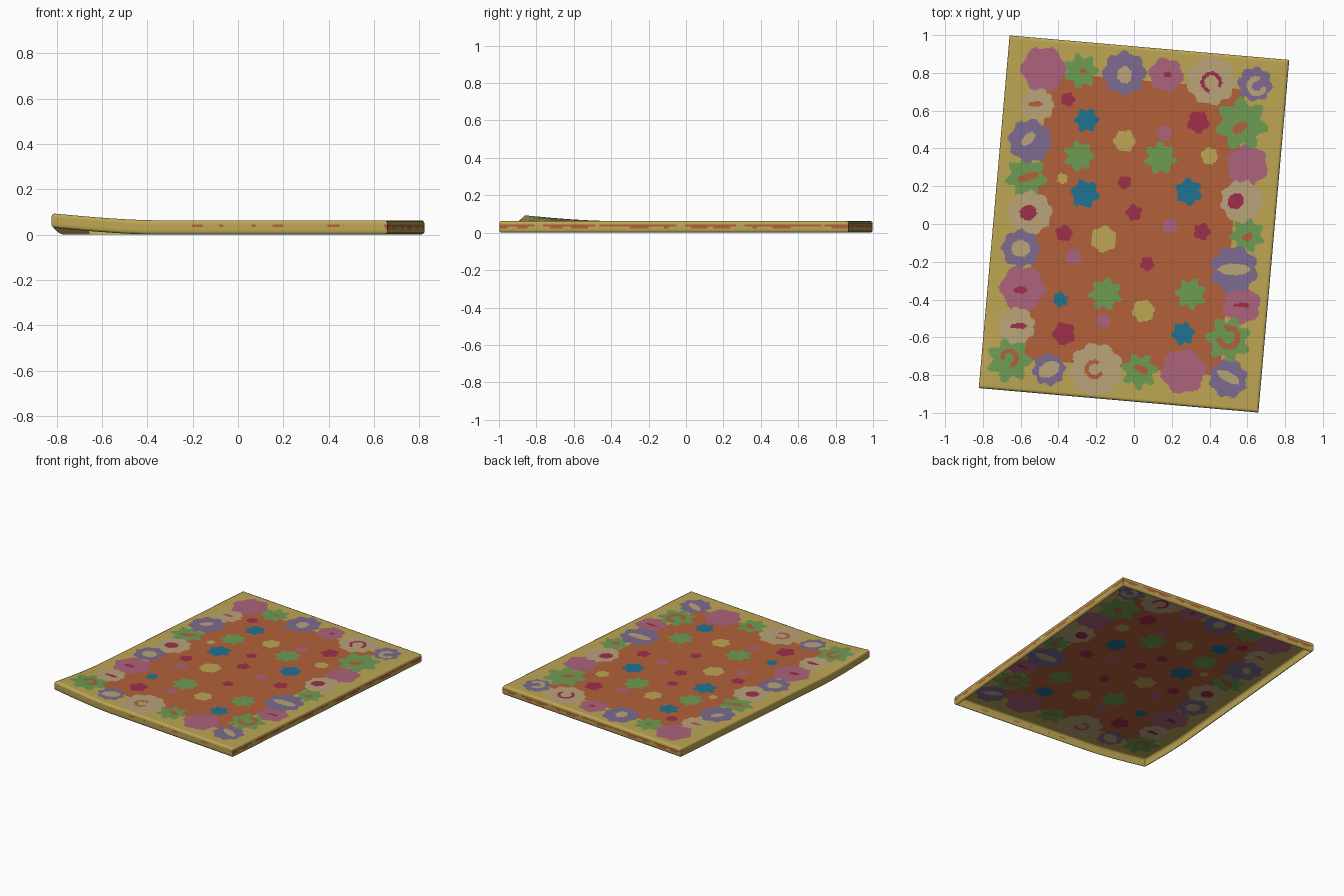
import bpy, bmesh, math

if "Cube" in bpy.data.objects:
    bpy.data.objects.remove(bpy.data.objects["Cube"])

ANG = math.radians(-5)
CU, SU = math.cos(ANG), math.sin(ANG)
A, B, TOP = 0.743, 0.937, 0.063          # half width, half length, height
NU, NV = 196, 248

# ---- flat colours ----
def lin(c):
    c /= 255
    return c / 12.92 if c <= 0.04045 else ((c + 0.055) / 1.055) ** 2.4

COLS = [("mustard_yellow", (189, 166, 84)), ("rust_orange", (178, 97, 58)),
        ("dusty_purple", (124, 107, 144)), ("mauve_pink", (172, 99, 124)),
        ("leaf_green", (110, 156, 84)), ("warm_beige", (186, 164, 122)),
        ("crimson", (160, 46, 76)), ("teal_blue", (32, 114, 146))]
YEL, ORG, PUR, MAU, GRN, BEI, CRI, BLU = range(8)
mats = []
for name, c in COLS:
    m = bpy.data.materials.new(name)
    m.diffuse_color = (*[lin(v) for v in c], 1)
    m.use_nodes = True
    m.node_tree.nodes["Principled BSDF"].inputs["Base Color"].default_value = m.diffuse_color
    mats.append(m)

# ---- flower pattern: (x, y, radius) per colour ----
border = {
    MAU: [(-.48, .82, .125), (.17, .79, .095), (.60, .31, .115), (.57, -.43, .105),
          (.26, -.78, .125), (-.59, -.34, .125)],
    GRN: [(-.28, .81, .095), (.57, .53, .145), (.60, -.06, .095), (.50, -.61, .125),
          (.03, -.78, .10), (-.66, -.72, .125), (-.57, .25, .115)],
    BEI: [(.41, .76, .135), (.57, .12, .115), (-.20, -.77, .145), (-.62, -.54, .10),
          (-.55, .06, .12), (-.51, .63, .09)],
    PUR: [(-.05, .80, .12), (.64, .74, .095), (.53, -.24, .13), (.50, -.82, .105),
          (-.45, -.77, .09), (-.60, -.13, .105), (-.55, .44, .12)],
}
small = {
    CRI: [(-.35, .66, .04), (.34, .54, .062), (-.05, .22, .037), (0, .06, .045),
          (-.37, -.05, .047), (.36, -.04, .047), (.07, -.21, .04), (-.37, -.58, .065)],
    BLU: [(-.25, .55, .067), (-.26, .16, .08), (.29, .17, .075), (-.39, -.40, .042),
          (.26, -.58, .064)],
    YEL: [(-.05, .44, .06), (.40, .36, .047), (-.38, .24, .03), (-.16, -.08, .072),
          (.05, -.46, .062)],
    GRN: [(-.29, .36, .085), (.14, .35, .09), (-.15, -.37, .09), (.30, -.37, .085)],
    MAU: [(.16, .48, .042), (.19, -.01, .042), (-.32, -.17, .044), (-.16, -.51, .038)],
}
# flower hearts: (x, y, half length, half height, tilt)
hearts = {
    BEI: [(-.05, .79, .04, .045, 0), (.53, -.24, .085, .03, 0), (.50, -.81, .065, .025, -.5),
          (-.45, -.77, .06, .04, .5), (-.60, -.13, .05, .045, 0), (-.56, .45, .045, .025, .8)],
    CRI: [(.54, .12, .045, .04, .6), (-.56, .06, .045, .04, 0), (-.61, -.54, .045, .015, 0),
          (-.60, -.35, .035, .02, 0), (.57, -.43, .045, .012, 0), (.18, .79, .02, .015, 0)],
    ORG: [(.56, .51, .045, .025, .6), (-.56, .25, .06, .02, .3), (.60, -.07, .03, .02, .5),
          (.04, -.77, .04, .02, -.5), (-.52, .635, .04, .014, 0), (-.27, .81, .02, .012, 0)],
}
# open ring hearts: (x, y, radius, width, gap direction)
rings = {CRI: [(.41, .75, .047, .010, -1.2)], BEI: [(.65, .73, .04, .014, .6)],
         ORG: [(-.21, -.77, .04, .011, .3), (.50, -.60, .05, .015, 2.6),
               (-.66, -.71, .038, .012, -2.2)]}
PETALS = {MAU: (6, .07), GRN: (7, .15), BEI: (9, .06), PUR: (8, .07),
          CRI: (5, .1), BLU: (6, .13), YEL: (6, .07)}

tests = []
for table in (border, small):
    for col, items in table.items():
        for i, (x, y, r) in enumerate(items):
            n, a = PETALS[col]
            def petal(dx, dy, r=r, n=n, a=a, ph=i * 1.3):
                return math.hypot(dx, dy) < r * (1 - a + a * math.cos(n * math.atan2(dy, dx) + ph))
            tests.append((x, y, r, col, petal))
for col, items in hearts.items():
    for x, y, p, q, t in items:
        def oval(dx, dy, p=p, q=q, c=math.cos(t), s=math.sin(t)):
            return ((dx * c + dy * s) / p) ** 2 + ((dy * c - dx * s) / q) ** 2 < 1
        tests.append((x, y, max(p, q), col, oval))
for col, items in rings.items():
    for x, y, r, w, g in items:
        def arc(dx, dy, r=r, w=w, g=g):
            return abs(math.hypot(dx, dy) - r) < w and math.cos(math.atan2(dy, dx) - g) < .8
        tests.append((x, y, r + w, col, arc))
tests.reverse()

def top_colour(u, v):
    x, y = u * CU - v * SU, u * SU + v * CU
    for fx, fy, r, col, inside in tests:
        dx, dy = x - fx, y - fy
        if abs(dx) < r and abs(dy) < r and inside(dx, dy):
            return col
    return ORG if abs(u) < .52 and abs(v) < .76 else YEL

# ---- rug shell: gridded top plus a rolled skirt, open underneath ----
bm = bmesh.new()
prof = [(.012, TOP), (.004, TOP - .003), (0, TOP - .012), (0, .044), (0, .033),
        (0, .022), (0, .010), (.004, .003), (.012, 0)]
a, b = A - prof[0][0], B - prof[0][0]
grid = [[bm.verts.new((-a + 2 * a * i / NU, -b + 2 * b * j / NV, TOP))
         for j in range(NV + 1)] for i in range(NU + 1)]
for i in range(NU):
    for j in range(NV):
        f = bm.faces.new((grid[i][j], grid[i + 1][j], grid[i + 1][j + 1], grid[i][j + 1]))
        c = f.calc_center_median()
        f.material_index = top_colour(c.x, c.y)

loop = ([grid[i][0] for i in range(NU)] + [grid[NU][j] for j in range(NV)] +
        [grid[i][NV] for i in range(NU, 0, -1)] + [grid[0][j] for j in range(NV, 0, -1)])
base = [v.co.copy() for v in loop]
prev = loop
for k, (ins, z) in enumerate(prof[1:]):
    ring = [bm.verts.new((p.x * (A - ins) / a, p.y * (B - ins) / b, z)) for p in base]
    for i in range(len(ring)):
        n = (i + 1) % len(ring)
        f = bm.faces.new((prev[i], ring[i], ring[n], prev[n]))
        # orange stripe along the right and back walls, faint on the others
        c = f.calc_center_median()
        right_or_back = c.x > A - .005 or c.y > B - .005
        wave = math.sin(c.x * 23 + c.y * 17) + math.sin(c.x * 51 - c.y * 41)
        if k == 3 and right_or_back and wave > -1.5 or k == 4 and right_or_back and wave > .2:
            f.material_index = ORG
        elif k == 3 and not right_or_back and c.x > -.2 and wave > .9:
            f.material_index = ORG
    prev = ring

# ---- curl the front left corner, then turn the rug slightly ----
for v in bm.verts:
    d = math.hypot(v.co.x + A, v.co.y + B)
    lift = .031 * max(0, 1 - d / .45) ** 1.5
    x, y = v.co.x, v.co.y
    v.co = (x * CU - y * SU, x * SU + y * CU, v.co.z + lift)

me = bpy.data.meshes.new("flower_rug")
bm.to_mesh(me)
bm.free()
for m in mats:
    me.materials.append(m)
rug = bpy.data.objects.new("flower_rug", me)
bpy.context.collection.objects.link(rug)
bpy.context.view_layer.objects.active = rug
rug.select_set(True)
bpy.ops.object.shade_smooth_by_angle(angle=math.radians(50))
